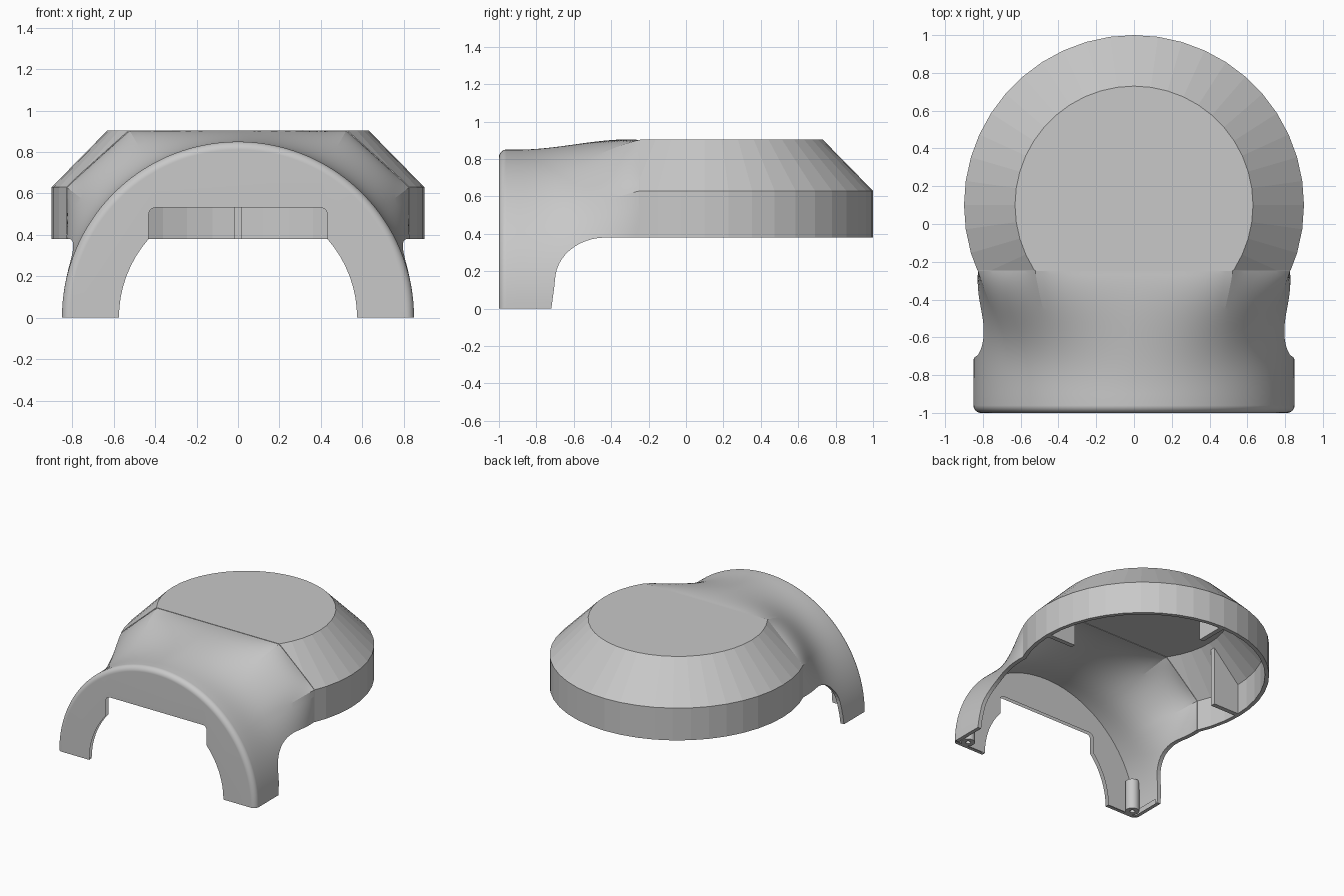
import bpy, bmesh, math

cube = bpy.data.objects.get("Cube")
if cube:
    bpy.data.objects.remove(cube, do_unlink=True)

SHADE = (0.58, 0.58, 0.58, 1)
grey = bpy.data.materials.new("plain grey")
grey.use_nodes = True
grey.diffuse_color = SHADE
grey.node_tree.nodes["Principled BSDF"].inputs["Base Color"].default_value = SHADE

WALL = 0.03
DOME_Y = 0.1        # dome axis
JOIN_Y = -0.25      # where the neck meets the dome
START_Y = -0.9      # where the arch begins to blend
ARCH_R = 0.85


def make(name, bm):
    bmesh.ops.recalc_face_normals(bm, faces=bm.faces)
    mesh = bpy.data.meshes.new(name)
    bm.to_mesh(mesh)
    bm.free()
    mesh.materials.append(grey)
    ob = bpy.data.objects.new(name, mesh)
    bpy.context.scene.collection.objects.link(ob)
    return ob


def boolean(target, tool, operation):
    """Apply a boolean and discard the helper."""
    tool.hide_render = True
    mod = target.modifiers.new("boolean", 'BOOLEAN')
    mod.operation, mod.solver, mod.object = operation, 'EXACT', tool
    bpy.context.view_layer.update()
    graph = bpy.context.evaluated_depsgraph_get()
    mesh = bpy.data.meshes.new_from_object(target.evaluated_get(graph))
    target.modifiers.clear()
    target.data = mesh
    bpy.data.objects.remove(tool, do_unlink=True)


def loft(bm, rings):
    """Skin closed rings and cap both ends."""
    rows = [[bm.verts.new(p) for p in ring] for ring in rings]
    for a, b in zip(rows, rows[1:]):
        for i in range(len(a)):
            j = (i + 1) % len(a)
            bm.faces.new((a[i], a[j], b[j], b[i]))
    bm.faces.new(rows[0])
    bm.faces.new(rows[-1])


def prism(name, outline, place, low, high):
    """Extrude a flat outline; place maps (u, v, depth) to a point."""
    bm = bmesh.new()
    loft(bm, [[place(u, v, d) for u, v in outline] for d in (low, high)])
    return make(name, bm)


def upright(u, v, d):
    return (u, v, d)


def dome_profile(off):
    k = off * math.tan(math.radians(22.5))
    return 0.9 - off, 0.63 - k, 0.63 - k, 0.905 - off   # radius, shoulder z, top radius, top z


def dome(name, off, bottom):
    """Chamfered drum with its front slice removed for the neck."""
    r, zs, rt, zt = dome_profile(off)
    n = 44
    bm = bmesh.new()
    loft(bm, [[(q * math.cos(i * math.tau / n), DOME_Y + q * math.sin(i * math.tau / n), z)
               for i in range(n)] for q, z in ((r, bottom), (r, zs), (rt, zt))])
    ob = make(name, bm)
    edge = JOIN_Y + 0.004
    slab = [(-1.3, -1.4), (1.3, -1.4), (1.3, edge), (-1.3, edge)]
    boolean(ob, prism("slab", slab, upright, -0.5, 1.5), 'DIFFERENCE')
    return ob


def neck(name, off, bottom, stations):
    """Half-round arch whose section blends into that of the dome."""
    r, zs, rt, zt = dome_profile(off + 0.003)
    gap = DOME_Y - JOIN_Y
    half, top = math.sqrt(r * r - gap * gap), math.sqrt(rt * rt - gap * gap)

    def inside(x, z):
        q = r - max(0, z - zs) * (r - rt) / (zt - zs)
        return z < zt and x * x + gap * gap < q * q

    def reach(t):
        lo, hi = 0.0, 2.0
        for _ in range(30):
            mid = (lo + hi) / 2
            if inside(mid * math.cos(t), mid * math.sin(t)):
                lo = mid
            else:
                hi = mid
        return lo

    # Angles are placed so that the shoulder and top edge carry vertices
    keys = [0, math.atan2(zs, half), math.atan2(zt, top), math.pi / 2]
    quarter = [a + (b - a) * i / 16 for a, b in zip(keys, keys[1:]) for i in range(16)]
    angles = quarter + [math.pi / 2] + [math.pi - t for t in reversed(quarter)]
    sharp = [reach(min(t, math.pi - t)) for t in angles]
    soft = sharp
    for _ in range(3):
        windows = [soft[max(0, i - 4):i + 5] for i in range(len(soft))]
        soft = [sum(w) / len(w) for w in windows]

    # The creases fade out towards the arch
    rings = []
    for y, inset in stations:
        u = min(1, max(0, (y - START_Y) / (JOIN_Y - START_Y)))
        s = u * u * (3 - 2 * u)
        base = ARCH_R - off - inset
        ring = []
        for t, hard, smooth in zip(angles, sharp, soft):
            far = smooth + (hard - smooth) * u ** 5
            q = base + (far - base) * s ** (1 + abs(math.cos(t)))
            ring.append((q * math.cos(t), y, q * math.sin(t)))
        if bottom < 0:
            ring += [(ring[-1][0], y, bottom), (ring[0][0], y, bottom)]
        rings.append(ring)
    bm = bmesh.new()
    loft(bm, rings)
    return make(name, bm)


# Stations along the neck: rounded front edge, then the blend, then a tail inside the dome
blend = [(START_Y + (JOIN_Y - START_Y) * i / 32, 0) for i in range(33)]
fillet = [(-1 + 0.04 * (1 - math.cos(a)), 0.04 * (1 - math.sin(a)))
          for a in [math.pi / 2 * i / 20 for i in range(21)]]

# Outer body, with the lower edge sweeping from the legs to the level rim
shell = neck("shell", 0, 0, fillet + blend + [(JOIN_Y + 0.05, 0)])
boolean(shell, dome("outer_dome", 0, 0.2), 'UNION')
sweep = [(-0.72, -0.15), (-0.72, 0), (-0.705, 0.11)]
sweep += [(-0.43 - 0.27 * math.cos(a), 0.15 + 0.23 * math.sin(a))
          for a in [math.pi / 2 * i / 12 for i in range(1, 13)]]
sweep += [(1.2, 0.38), (1.2, -0.15)]
boolean(shell, prism("rim_cutter", sweep, lambda u, v, d: (d, u, v), -1.2, 1.2), 'DIFFERENCE')

# Hollow inside
hollow = neck("hollow", WALL, -0.1, [(-1 + WALL, 0)] + blend + [(JOIN_Y + 0.08, 0)])
boolean(hollow, dome("inner_dome", WALL, 0.1), 'UNION')
boolean(shell, hollow, 'DIFFERENCE')

# Opening in the front plate: arch below, rounded slot above
side = [(0.575, -0.1)]
side += [(0.575 * math.cos(a), 0.575 * math.sin(a)) for a in [0.723 * i / 8 for i in range(9)]]
side += [(0.4 + 0.031 * math.cos(a), 0.5 + 0.031 * math.sin(a))
         for a in [math.pi / 2 * i / 5 for i in range(6)]]
opening = side + [(-x, z) for x, z in reversed(side)]
boolean(shell, prism("front_cutter", opening, lambda u, v, d: (u, d, v), -1.1, -0.95), 'DIFFERENCE')


# Screw posts in the feet
def disc(x, y, r):
    return [(x + r * math.cos(i * math.tau / 20), y + r * math.sin(i * math.tau / 20)) for i in range(20)]


parts = [shell]
for sign, word in ((1, "left"), (-1, "right")):
    post = prism(word + "_screw_post", disc(sign * 0.765, -0.93, 0.05), upright, 0, 0.24)
    boolean(post, prism("hole", disc(sign * 0.765, -0.93, 0.018), upright, -0.1, 0.15), 'DIFFERENCE')
    parts.append(post)

# Stiffening ribs inside the dome
rib = [(0.65, 0.38), (0.885, 0.38), (0.885, 0.62), (0.65, 0.86)]
for word, a in (("left", 0), ("back", math.pi / 2), ("right", math.pi)):
    c, s = math.cos(a), math.sin(a)
    parts.append(prism(word + "_rib", rib,
                       lambda u, v, d: (u * c - d * s, DOME_Y + u * s + d * c, v), -0.018, 0.018))

# Shading keeps the dome facets crisp and the arch smooth
for ob in parts:
    bpy.ops.object.select_all(action='DESELECT')
    ob.select_set(True)
    bpy.context.view_layer.objects.active = ob
    bpy.ops.object.shade_smooth_by_angle(angle=math.radians(5.6 if ob is shell else 30))
